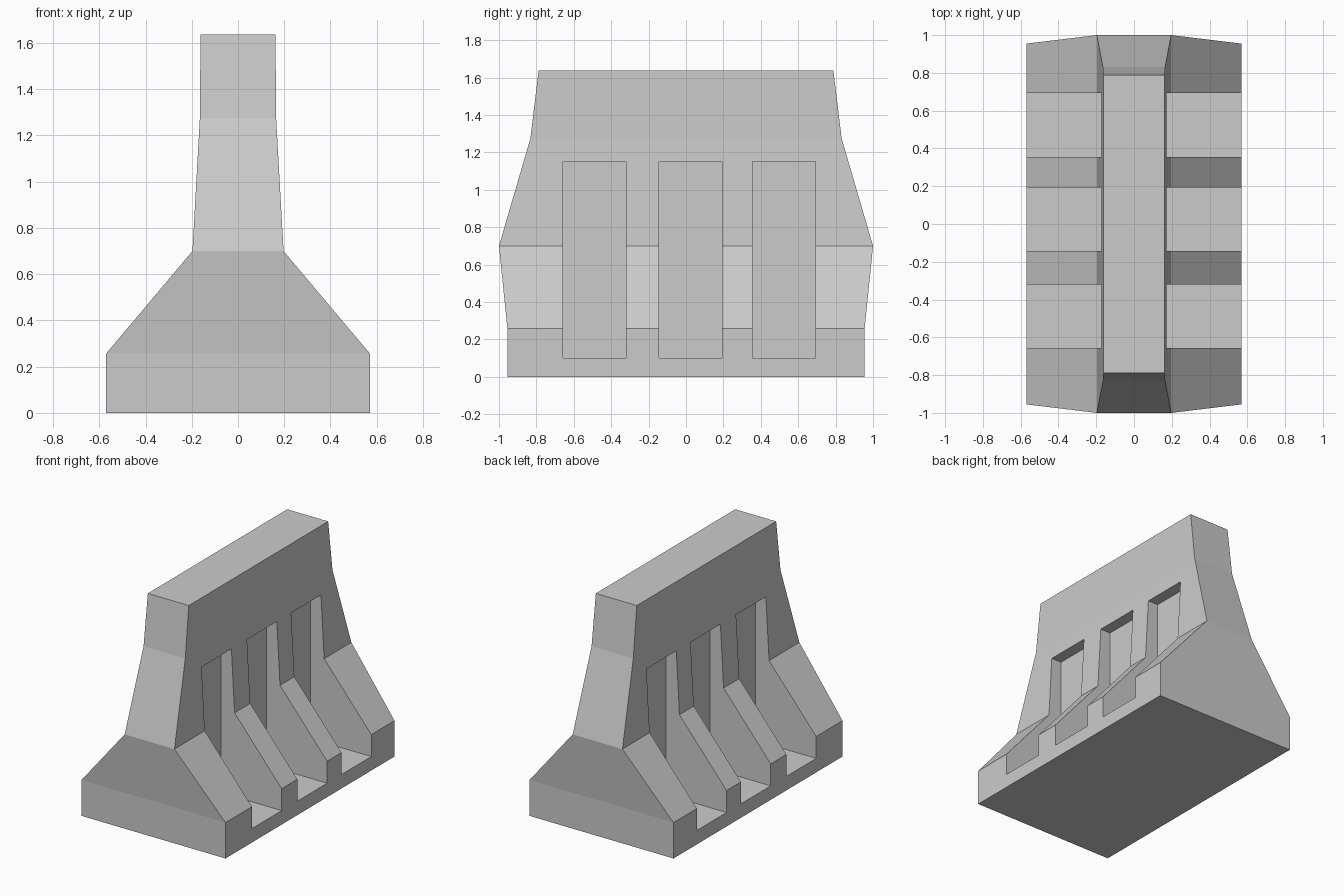
import bpy, bmesh
from mathutils import Matrix

if "Cube" in bpy.data.objects:
    bpy.data.objects.remove(bpy.data.objects["Cube"])

# Barrier body: stacked rectangular sections (z, half width x, half length y)
sections = [(0, 0.57, 0.955), (0.257, 0.57, 0.955), (0.70, 0.197, 1.0),
            (1.275, 0.165, 0.832), (1.637, 0.162, 0.788)]
bm = bmesh.new()
rings = [[bm.verts.new((sx * x, sy * y, z))
          for sx, sy in ((-1, -1), (1, -1), (1, 1), (-1, 1))]
         for z, x, y in sections]
for a, b in zip(rings, rings[1:]):
    for i in range(4):
        j = (i + 1) % 4
        bm.faces.new((a[i], a[j], b[j], b[i]))
bm.faces.new(rings[0][::-1])
bm.faces.new(rings[-1])
mesh = bpy.data.meshes.new("barrier_body")
bm.to_mesh(mesh)
bm.free()
body = bpy.data.objects.new("barrier_body", mesh)
bpy.context.collection.objects.link(body)

# Slot cutters: three upright recesses on each long side
INNER, OUTER, LOW, HIGH, WIDTH = 0.09, 0.8, 0.10, 1.15, 0.337
bm = bmesh.new()
for side in (-1, 1):
    for y in (-0.489, 0.025, 0.524):
        bmesh.ops.create_cube(bm, size=1, matrix=Matrix.LocRotScale(
            (side * (INNER + OUTER) / 2, y, (LOW + HIGH) / 2), None,
            (OUTER - INNER, WIDTH, HIGH - LOW)))
mesh = bpy.data.meshes.new("slot_cutter")
bm.to_mesh(mesh)
bm.free()
cutter = bpy.data.objects.new("slot_cutter", mesh)
bpy.context.collection.objects.link(cutter)
cutter.hide_render = True

# Cut the slots and discard the cutter
mod = body.modifiers.new("slots", 'BOOLEAN')
mod.operation = 'DIFFERENCE'
mod.solver = 'EXACT'
mod.object = cutter
bpy.context.view_layer.objects.active = body
body.select_set(True)
bpy.ops.object.modifier_apply(modifier=mod.name)
bpy.data.objects.remove(cutter)
